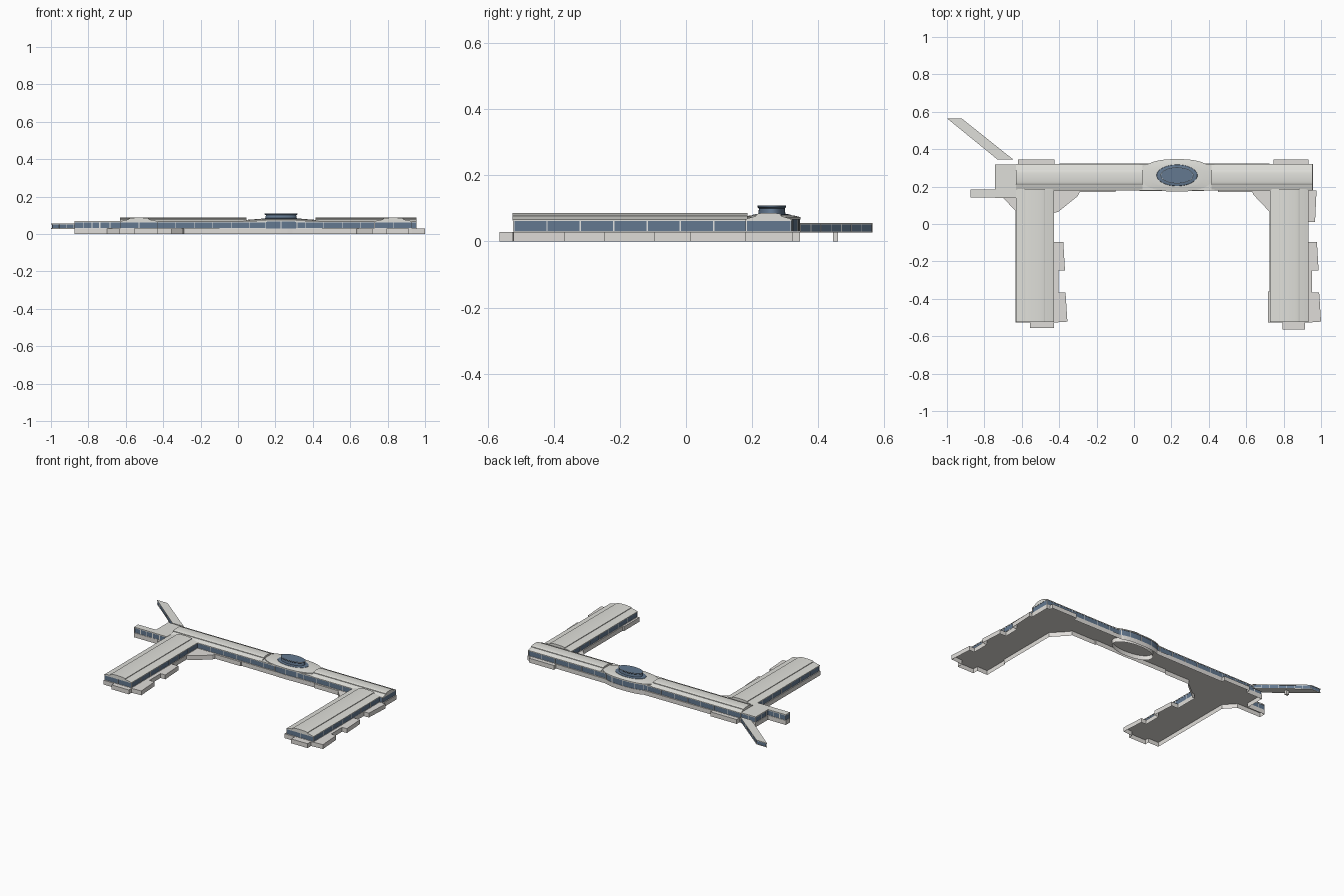
import bpy, bmesh, math
from mathutils import Vector

if "Cube" in bpy.data.objects:
    bpy.data.objects.remove(bpy.data.objects["Cube"])


def material(name, rgb):
    m = bpy.data.materials.new(name)
    m.diffuse_color = (*rgb, 1)
    m.use_nodes = True
    m.node_tree.nodes["Principled BSDF"].inputs["Base Color"].default_value = m.diffuse_color
    return m


ROOF = material("roof grey", (0.74, 0.74, 0.70))
BASE = material("base stone", (0.74, 0.72, 0.69))
GLASS = material("blue glass", (0.125, 0.19, 0.28))
FRAME = material("pale frame", (0.76, 0.77, 0.76))


def finish(name, bm, mats, smooth=False):
    bmesh.ops.recalc_face_normals(bm, faces=bm.faces)
    me = bpy.data.meshes.new(name)
    bm.to_mesh(me)
    bm.free()
    for m in mats:
        me.materials.append(m)
    ob = bpy.data.objects.new(name, me)
    bpy.context.collection.objects.link(ob)
    if smooth:
        bpy.ops.object.select_all(action='DESELECT')
        ob.select_set(True)
        bpy.context.view_layer.objects.active = ob
        bpy.ops.object.shade_smooth_by_angle(angle=math.radians(30))
    return ob


def prisms(name, polys, z0, z1, mat, smooth=False, floor=True, top=True):
    bm = bmesh.new()
    for p in polys:
        lo = [bm.verts.new((x, y, z0)) for x, y in p]
        hi = [bm.verts.new((x, y, z1)) for x, y in p]
        if floor:
            bm.faces.new(lo[::-1])
        if top:
            bm.faces.new(hi)
        for i in range(len(p)):
            j = (i + 1) % len(p)
            bm.faces.new((lo[i], lo[j], hi[j], hi[i]))
    return finish(name, bm, [mat], smooth)


def rect(x0, x1, y0, y1):
    return [(x0, y0), (x1, y0), (x1, y1), (x0, y1)]


def mullions(name, poly, z0, z1, step=0.1, w=0.0022):
    posts = []
    for i, a in enumerate(poly):
        a, b = Vector(a), Vector(poly[(i + 1) % len(poly)])
        n = max(1, round((b - a).length / step))
        t = (b - a).normalized() * w
        s = Vector((-t.y, t.x)) * 0.6
        for k in range(n):
            c = a.lerp(b, k / n)
            posts.append([c - t - s, c + t - s, c + t + s, c - t + s])
    prisms(name, posts, z0, z1, FRAME)


def storey(name, r, z0=0.030, z1=0.065, step=0.1):
    # glass band with mullions and thin rails at sill and head
    x0, x1, y0, y1 = r
    prisms(name + "_glass", [rect(*r)], z0, z1, GLASS)
    mullions(name + "_mullions", rect(*r), z0, z1, step)
    rail = rect(x0 - 0.0012, x1 + 0.0012, y0 - 0.0012, y1 + 0.0012)
    prisms(name + "_sill", [rail], z0, z0 + 0.002, FRAME)
    prisms(name + "_head", [rail], z1 - 0.003, z1, FRAME)


def vault_roof(name, centre, half, start, end, along_x):
    # shallow curved eaves, a small step, then a raised vault
    right = [(half * 1.02, 0.063), (half * 1.02, 0.067), (half * 0.9, 0.070),
             (half * 0.75, 0.0735), (half * 0.55, 0.077), (half * 0.55, 0.081)]
    arc = [(half * 0.55 * math.cos(a), 0.081 + 0.006 * math.sin(a))
           for a in [math.pi * k / 12 for k in range(1, 12)]]
    prof = right + arc + [(-u, z) for u, z in reversed(right)]

    def at(u, z, s):
        return (s, centre + u, z) if along_x else (centre + u, s, z)
    bm = bmesh.new()
    a = [bm.verts.new(at(u, z, start)) for u, z in prof]
    b = [bm.verts.new(at(u, z, end)) for u, z in prof]
    bm.faces.new(a)
    bm.faces.new(b[::-1])
    for i in range(len(prof)):
        j = (i + 1) % len(prof)
        bm.faces.new((a[i], b[i], b[j], a[j]))
    finish(name, bm, [ROOF], True)


def oval(rx, ry, e=2.0, n=48):
    out = []
    for k in range(n):
        c, s = math.cos(2 * math.pi * k / n), math.sin(2 * math.pi * k / n)
        out.append((0.23 + rx * math.copysign(abs(c) ** (2 / e), c),
                    0.26 + ry * math.copysign(abs(s) ** (2 / e), s)))
    return out


def oval_lathe(name, rings, mats, ids, e=2.0):
    bm = bmesh.new()
    loops = [[bm.verts.new((x, y, z)) for x, y in oval(rx, ry, e)] for rx, ry, z in rings]
    for r in range(len(loops) - 1):
        for i in range(48):
            j = (i + 1) % 48
            f = bm.faces.new((loops[r][i], loops[r][j], loops[r + 1][j], loops[r + 1][i]))
            f.material_index = ids[r]
    bm.faces.new(loops[0][::-1])
    bm.faces.new(loops[-1]).material_index = ids[-1]
    finish(name, bm, mats, True)


# Hollow podium: one stepped outline, open underneath
def wing_bays(x):
    bays = [(0, -0.527), (0.071, -0.522), (0.061, -0.367), (0.023, -0.367),
            (0.023, -0.249), (0.058, -0.249), (0.049, -0.096), (0, -0.096)]
    return [(x + dx, y) for dx, y in bays]


bulge = oval(0.19, 0.086, 2.4)
front_bulge = [p for p in bulge if p[1] < 0.178]
back_bulge = [p for p in bulge if p[1] > 0.324]
outline = [(-0.634, -0.527), (-0.555, -0.527), (-0.555, -0.555), (-0.427, -0.555)]
outline += wing_bays(-0.427)
outline += [(-0.427, 0.06), (-0.405, 0.065), (-0.30, 0.15), (-0.29, 0.171),
            (-0.1, 0.171), (-0.1, 0.179)]
outline += sorted(front_bulge)
outline += [(0.45, 0.179), (0.45, 0.171), (0.633, 0.171), (0.638, 0.157), (0.725, 0.065),
            (0.725, -0.36), (0.716, -0.36), (0.716, -0.527), (0.793, -0.527),
            (0.793, -0.565), (0.915, -0.565), (0.915, -0.527)]
outline += wing_bays(0.929)
outline += [(0.931, 0.012), (0.968, 0.012), (0.976, 0.18), (0.957, 0.18), (0.957, 0.322),
            (0.932, 0.322), (0.932, 0.345), (0.745, 0.345), (0.745, 0.322)]
outline += sorted(back_bulge, reverse=True)
outline += [(-0.425, 0.322), (-0.425, 0.345), (-0.62, 0.345), (-0.62, 0.317), (-0.742, 0.317),
            (-0.742, 0.185), (-0.875, 0.185), (-0.875, 0.141), (-0.70, 0.141), (-0.634, 0.07)]
prisms("podium", [outline], 0.0, 0.0295, BASE, floor=False)
prisms("oval_hall_foundation", [oval(0.15, 0.07)], 0.0, 0.029, BASE, floor=False, top=False)

# Two wings and the concourse: glass storey with vault roof
for name, cx in {"left_wing": -0.53, "right_wing": 0.83}.items():
    storey(name, (cx - 0.1, cx + 0.1, -0.522, 0.185))
    vault_roof(name + "_roof", cx, 0.1, -0.525, 0.187, False)
storey("concourse", (-0.63, 0.953, 0.182, 0.318))
prisms("concourse_flat_roof", [rect(0.03, 0.43, 0.18, 0.32)], 0.0645, 0.069, ROOF)
vault_roof("concourse_roof_left", 0.25, 0.069, -0.632, 0.045, True)
vault_roof("concourse_roof_right", 0.25, 0.069, 0.415, 0.955, True)

# Oval hall bulging out of the concourse
prisms("oval_hall_glass", [oval(0.188, 0.084, 2.4)], 0.030, 0.068, GLASS, True)
mullions("oval_hall_mullions", oval(0.188, 0.084, 2.4)[::3], 0.030, 0.068)
oval_lathe("oval_hall_roof", [(0.195, 0.087, 0.067), (0.195, 0.087, 0.074),
                              (0.15, 0.07, 0.078), (0.11, 0.056, 0.08)],
           [ROOF], [0, 0, 0, 0], 2.4)

# Skylight drum: flared glass foot, waist, thin pale rim, glass top
oval_lathe("skylight_drum", [(0.11, 0.058, 0.079), (0.108, 0.056, 0.0815), (0.084, 0.041, 0.084),
                             (0.081, 0.039, 0.100), (0.088, 0.043, 0.104),
                             (0.088, 0.043, 0.109), (0.085, 0.041, 0.109)],
           [GLASS, FRAME], [0, 0, 0, 0, 0, 1, 0])

# West block and the gate arm beside it
for name, r in {"west_block": (-0.74, -0.63, 0.142, 0.315),
                "west_gate": (-0.873, -0.735, 0.143, 0.183)}.items():
    x0, x1, y0, y1 = r
    storey(name, r, step=0.05)
    prisms(name + "_roof", [rect(x0 - 0.002, x1, y0 - 0.002, y1 + 0.002)], 0.0645, 0.069, ROOF)

# Diagonal covered bridge on a post
bridge = [(-1.0, 0.565), (-0.73, 0.345), (-0.646, 0.345), (-0.922, 0.565)]
inner = [(-0.994, 0.563), (-0.73, 0.347), (-0.652, 0.347), (-0.924, 0.563)]
prisms("bridge_floor", [bridge], 0.027, 0.031, ROOF)
prisms("bridge_glass", [inner], 0.031, 0.052, GLASS)
mullions("bridge_mullions", inner, 0.031, 0.052, 0.05, 0.0015)
prisms("bridge_roof", [bridge], 0.0515, 0.056, ROOF)
prisms("bridge_post", [rect(-0.835, -0.815, 0.445, 0.46)], 0.0, 0.028, BASE)
